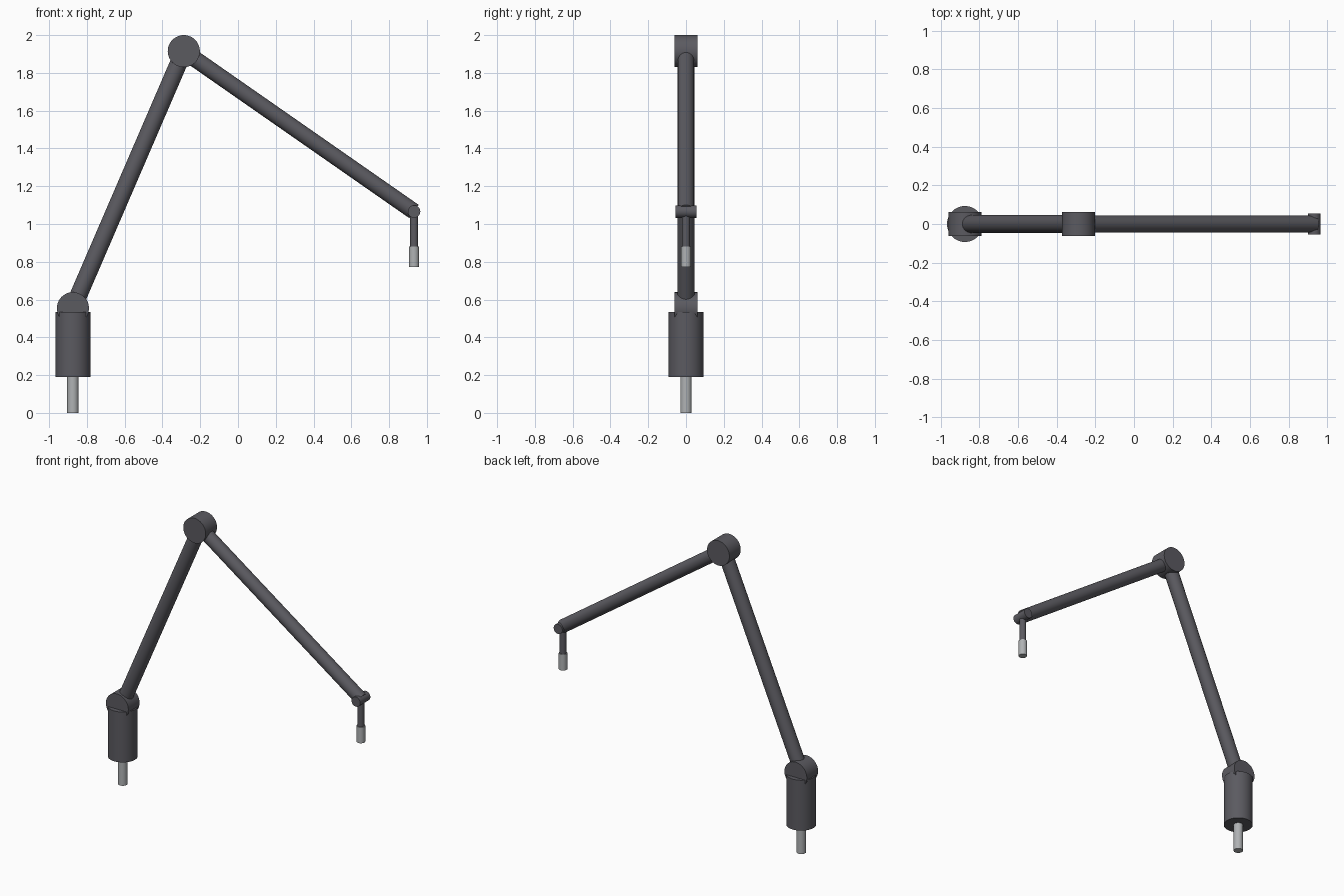
import bpy
import math
from mathutils import Vector

cube = bpy.data.objects.get("Cube")
if cube:
    bpy.data.objects.remove(cube, do_unlink=True)


def make_material(name, rgb, metallic=0.0):
    mat = bpy.data.materials.new(name)
    mat.use_nodes = True
    mat.diffuse_color = (*rgb, 1)
    shader = mat.node_tree.nodes["Principled BSDF"]
    shader.inputs["Base Color"].default_value = (*rgb, 1)
    shader.inputs["Roughness"].default_value = 0.5
    return mat


dark = make_material("dark grey", (0.105, 0.103, 0.118))
silver = make_material("silver", (0.43, 0.445, 0.455))


def rod(name, start, end, radius, mat):
    """Smooth capped cylinder running from start to end."""
    start, end = Vector(start), Vector(end)
    axis = end - start
    bpy.ops.mesh.primitive_cylinder_add(vertices=48, radius=radius, depth=axis.length,
                                        location=(start + end) / 2,
                                        rotation=axis.to_track_quat("Z", "Y").to_euler())
    obj = bpy.context.object
    obj.name = name
    obj.data.materials.append(mat)
    bpy.ops.object.shade_smooth_by_angle(angle=math.radians(35))
    return obj


def hinge(name, center, radius, half_width):
    """Pivot drum lying along the y axis."""
    offset = Vector((0, half_width, 0))
    rod(name, center - offset, center + offset, radius, dark)


# Pivot points of the arm
shoulder = Vector((-0.874, 0, 0.554))
elbow = Vector((-0.287, 0, 1.915))
wrist = Vector((0.932, 0, 1.066))
base_x, tip_x = shoulder.x, wrist.x

# Base post and housing
rod("mounting_post", (base_x, 0, 0), (base_x, 0, 0.2), 0.03, silver)
rod("base_housing", (base_x, 0, 0.19), (base_x, 0, 0.535), 0.093, dark)

# Pivots
hinge("shoulder_joint", shoulder, 0.085, 0.061)
hinge("elbow_joint", elbow, 0.085, 0.061)
hinge("wrist_joint", wrist, 0.033, 0.055)

# Arm tubes
rod("lower_arm", shoulder, elbow, 0.046, dark)
rod("upper_arm", elbow, wrist, 0.043, dark)

# Hanging stem with its metal tip
rod("tip_stem", (tip_x, 0, 0.87), wrist, 0.022, dark)
rod("metal_tip", (tip_x, 0, 0.773), (tip_x, 0, 0.882), 0.027, silver)
